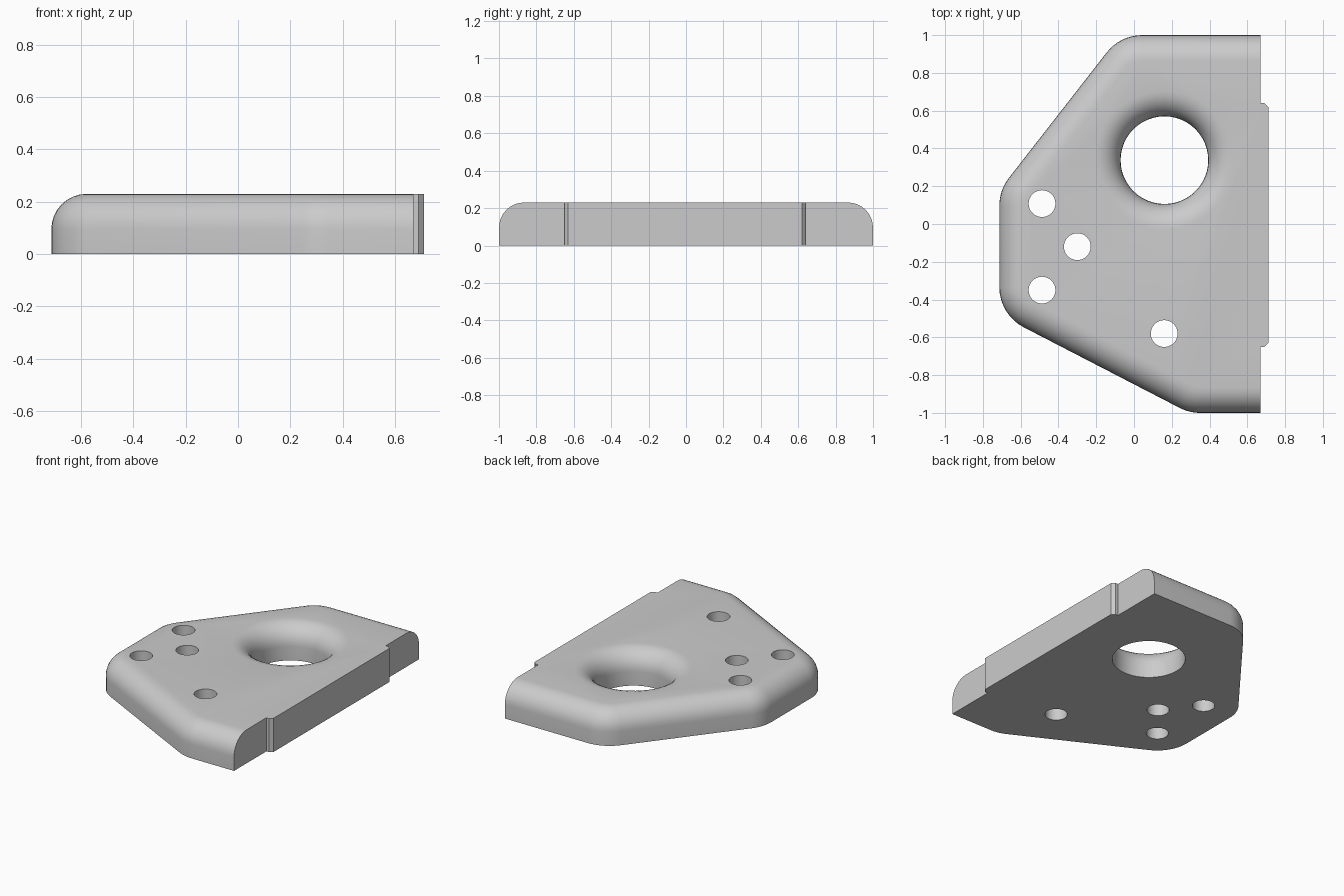
import bpy, bmesh, math
from mathutils import Vector

if "Cube" in bpy.data.objects:
    bpy.data.objects.remove(bpy.data.objects["Cube"])

HEIGHT = 0.23
FILLET = 0.135
CORNER = 0.24
STEPS = 8

grey = bpy.data.materials.new("plain grey")
grey.use_nodes = True
grey.diffuse_color = (0.6, 0.6, 0.6, 1)
grey.node_tree.nodes["Principled BSDF"].inputs["Base Color"].default_value = grey.diffuse_color

# Straight right side with its shallow chamfered tab, bottom to top
TAB = [(0.67, -0.65), (0.69, -0.65), (0.711, -0.63),
       (0.711, 0.62), (0.69, 0.64), (0.67, 0.64)]
# Unrounded corners of the other sides, from the upper right round to the lower right
RIM = [Vector(p) for p in [(0.67, 1), (-0.073, 1), (-0.713, 0.179),
                           (-0.713, -0.48), (0.293, -1), (0.67, -1)]]


def outline(inset):
    """Plate outline with the rim moved inward and its corners rounded."""
    pts = [(0.67, RIM[-1].y + inset)] + TAB + [(0.67, RIM[0].y - inset)]
    for a, b, c in zip(RIM, RIM[1:], RIM[2:]):
        d1, d2 = (b - a).normalized(), (c - b).normalized()
        n1, n2 = Vector((-d1.y, d1.x)), Vector((-d2.y, d2.x))
        # Arc centre is common to every inset
        centre = b + (n1 + n2) * CORNER / (1 + n1.dot(n2))
        for i in range(STEPS + 1):
            n = n1.slerp(n2, i / STEPS)
            pts.append(tuple(centre - n * (CORNER - inset)))
    return pts


def circle(centre, radius, count):
    return [(centre[0] + radius * math.cos(math.tau * i / count),
             centre[1] + radius * math.sin(math.tau * i / count)) for i in range(count)]


def loft(name, layers):
    """Closed solid through a stack of (outline points, z) layers."""
    bm = bmesh.new()
    rings = [[bm.verts.new((x, y, z)) for x, y in pts] for pts, z in layers]
    for low, high in zip(rings, rings[1:]):
        for i in range(len(low)):
            j = (i + 1) % len(low)
            bm.faces.new((low[i], low[j], high[j], high[i]))
    bm.faces.new(rings[0][::-1])
    bm.faces.new(rings[-1])
    bmesh.ops.remove_doubles(bm, verts=bm.verts, dist=1e-5)
    bmesh.ops.recalc_face_normals(bm, faces=bm.faces)
    mesh = bpy.data.meshes.new(name)
    bm.to_mesh(mesh)
    bm.free()
    mesh.materials.append(grey)
    obj = bpy.data.objects.new(name, mesh)
    bpy.context.collection.objects.link(obj)
    return obj


# Quarter-round section: (sideways distance, height)
arc = [(FILLET * (1 - math.cos(t)), HEIGHT - FILLET + FILLET * math.sin(t))
       for t in (math.pi / 2 * i / STEPS for i in range(STEPS + 1))]

# Plate with rounded upper rim
plate = loft("plate", [(outline(0), 0)] + [(outline(d), z) for d, z in arc])

# Large flared opening
BIG = (0.161, 0.338)
layers = [(circle(BIG, 0.232, 48), -0.1)]
layers += [(circle(BIG, 0.232 + d, 48), z) for d, z in arc]
layers.append((circle(BIG, 0.232 + FILLET, 48), HEIGHT + 0.1))
cutters = [loft("opening_cutter", layers)]

# Four small straight holes
for spot in [(-0.487, 0.108), (-0.3, -0.12), (-0.487, -0.35), (0.16, -0.58)]:
    ring = circle(spot, 0.071, 32)
    cutters.append(loft("hole_cutter", [(ring, -0.1), (ring, HEIGHT + 0.1)]))

bpy.ops.object.select_all(action='DESELECT')
bpy.context.view_layer.objects.active = plate
plate.select_set(True)
for cutter in cutters:
    cutter.hide_render = True
    mod = plate.modifiers.new("cut", 'BOOLEAN')
    mod.operation = 'DIFFERENCE'
    mod.solver = 'EXACT'
    mod.object = cutter
    bpy.ops.object.modifier_apply(modifier=mod.name)
    bpy.data.objects.remove(cutter)

bpy.ops.object.shade_smooth_by_angle(angle=math.radians(30))
